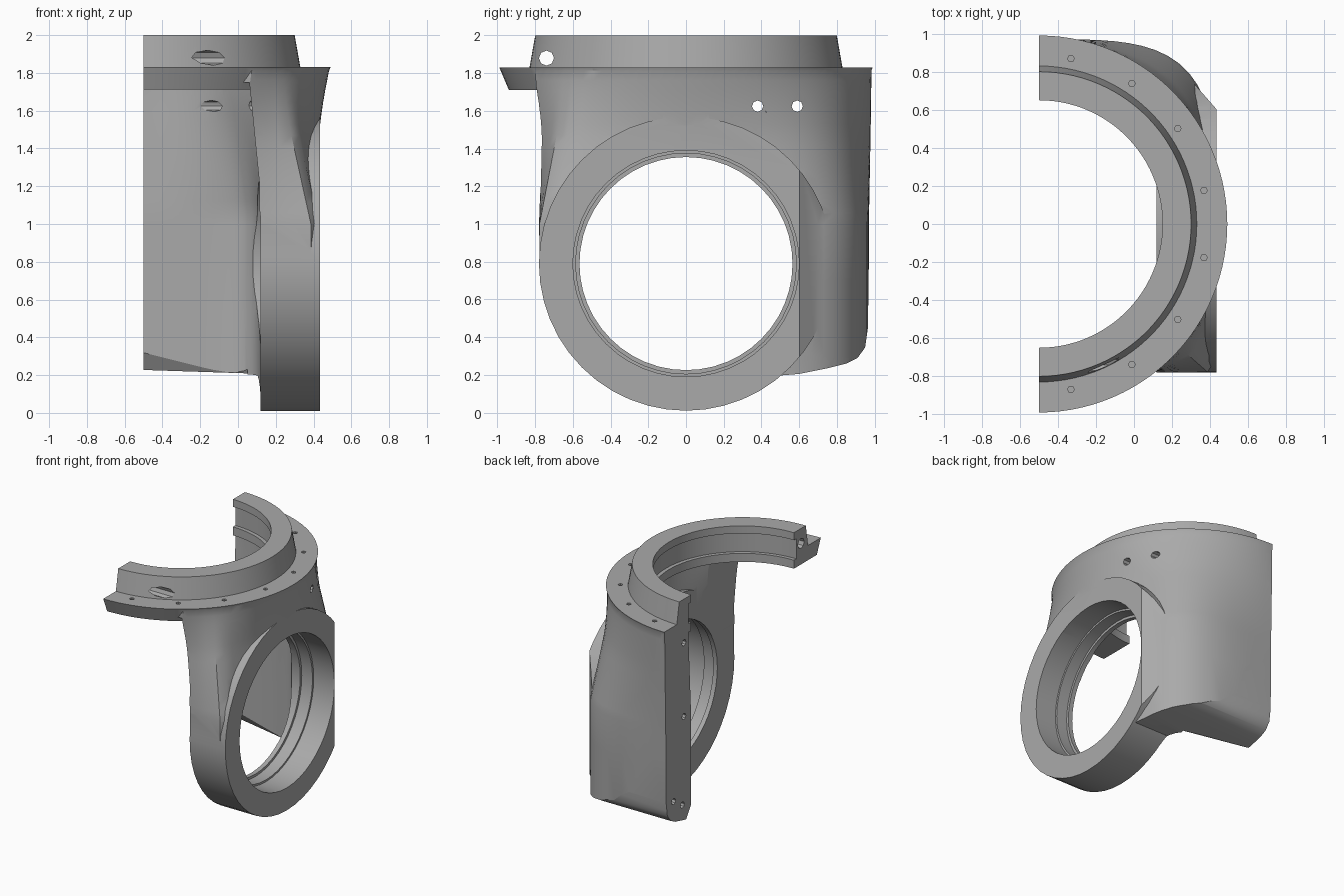
import bpy, bmesh
from math import sin, cos, radians, pi

cube = bpy.data.objects.get("Cube")
if cube:
    bpy.data.objects.remove(cube)

grey = bpy.data.materials.new("plain_grey")
grey.use_nodes = True
COLOUR = (0.4, 0.4, 0.4, 1)
grey.diffuse_color = COLOUR
grey.node_tree.nodes["Principled BSDF"].inputs["Base Color"].default_value = COLOUR

CUT_X = -0.5       # split plane, also the axis of the upper ring
RING_Z = 0.79      # axis height of the side ring


def loft(name, rings):
    """Closed solid through a list of equal-length point rings."""
    bm = bmesh.new()
    loops = [[bm.verts.new(p) for p in ring] for ring in rings]
    n = len(loops[0])
    for a, b in zip(loops, loops[1:]):
        for i in range(n):
            j = (i + 1) % n
            bm.faces.new((a[i], a[j], b[j], b[i]))
    bm.faces.new(loops[0])
    bm.faces.new(loops[-1])
    bmesh.ops.recalc_face_normals(bm, faces=bm.faces)
    mesh = bpy.data.meshes.new(name)
    bm.to_mesh(mesh)
    bm.free()
    mesh.materials.append(grey)
    ob = bpy.data.objects.new(name, mesh)
    bpy.context.collection.objects.link(ob)
    return ob


def prism(name, pts, axis, lo, hi):
    """Extrude a 2D outline along an axis."""
    place = {"x": lambda a, b, d: (d, a, b),
             "y": lambda a, b, d: (a, d, b),
             "z": lambda a, b, d: (a, b, d)}[axis]
    return loft(name, [[place(a, b, d) for a, b in pts] for d in (lo, hi)])


def rod(axis, a, b, r, lo, hi, sides=48):
    pts = [(a + r * cos(2 * pi * i / sides), b + r * sin(2 * pi * i / sides))
           for i in range(sides)]
    return prism("rod", pts, axis, lo, hi)


def combine(ob, other, operation):
    """Boolean that consumes the second object."""
    mod = ob.modifiers.new("combine", "BOOLEAN")
    mod.operation, mod.object, mod.solver = operation, other, "EXACT"
    graph = bpy.context.evaluated_depsgraph_get()
    mesh = bpy.data.meshes.new_from_object(ob.evaluated_get(graph))
    ob.modifiers.clear()
    ob.data = mesh
    bpy.data.objects.remove(other)


def cut(ob, other):
    combine(ob, other, "DIFFERENCE")


def oval(th, a, b, n):
    """Polar radius of a superellipse."""
    return ((abs(cos(th)) / a) ** n + (abs(sin(th)) / b) ** n) ** (-1 / n)


def sections(heights, radius):
    """Half-round sections about the upper axis, extended past the split."""
    rings = []
    for z in heights:
        ring = []
        for i in range(49):
            th = radians(-90 + 180 * i / 48)
            r = radius(th, z)
            ring.append((CUT_X + r * cos(th), r * sin(th), z))
        ring.append((CUT_X - 0.2, ring[-1][1], z))
        ring.append((CUT_X - 0.2, ring[0][1], z))
        rings.append(ring)
    return rings


def clamp(t):
    return max(0, min(1, t))


def outer_radius(th, z):
    top = 0.985 - 0.055 * cos(th) * clamp((1.83 - z) / 0.35)
    low = oval(th, 0.93, 0.97, 3.8) if th > 0 else oval(th, 0.93, 0.78, 40)
    t = clamp((1.8 - z) / 0.8)
    return top + (low - top) * t


def inner_radius(th, z):
    low = oval(th, 0.62, 0.65, 7) if th > 0 else oval(th, 0.62, 1.2, 40)
    t = clamp((1.7 - z) / 0.65)
    return 0.685 + (low - 0.685) * t


# Body: round neck blending down into a squarer housing
heights = [-0.1, 0.3, 0.7] + [1 + 0.82 * i / 14 for i in range(15)]
body = loft("bracket_body", sections(heights, outer_radius))

# Side outline of the body: ring bottom running into the back wall foot
arc = [radians(180 + 130 * i / 30) for i in range(31)]
outline = [(0.775 * cos(a), RING_Z + 0.775 * sin(a)) for a in arc]
outline += [(0.6, 0.205), (0.75, 0.235), (0.85, 0.26), (0.91, 0.29), (0.95, 0.345),
            (0.965, 0.45), (0.985, 1.9), (-0.8, 1.9)]
combine(body, prism("side_outline", outline, "x", -1, 1), "INTERSECT")

# Hollow interior and open front
heights = [-0.2, 0.5] + [1 + 0.72 * i / 12 for i in range(13)] + [1.9]
cut(body, loft("hollow", sections(heights, inner_radius)))
cut(body, prism("front_opening", [(-0.8, -0.2), (0.115, -0.2), (0.115, 1.2),
                                  (0.06, 1.75), (-0.8, 1.75)], "y", -1.2, 0))

# Rounded inner foot of the back wall, fading toward the ring
cut(body, loft("foot_round", [
    [(-0.7, 0.55, 0.43), (-0.7, 0.67, 0.35), (-0.7, 0.75, 0.22), (-0.7, 0.55, 0.1)],
    [(0.05, 0.5, 0.25), (0.05, 0.6, 0.23), (0.05, 0.64, 0.19), (0.05, 0.5, 0.1)]]))

# Side ring, trimmed to follow the back wall, then bored in steps
ring = rod("x", 0, RING_Z, 0.78, 0.118, 0.434)
cut(ring, prism("ring_trim", [(0.44, 0.595), (0.6, 0.595), (0.6, 0.95), (0.13, 0.95)],
                "z", -0.5, 2))
combine(body, ring, "UNION")
for r, start in ((0.565, -0.3), (0.585, 0.155), (0.6, 0.25)):
    cut(body, rod("x", 0, RING_Z, r, start, 0.6))

# Upper flange and collar, a revolved profile with an inner groove
profile = [(0.65, 2), (0.8, 2), (0.83, 1.83), (0.99, 1.83), (0.94, 1.712), (0.65, 1.712),
           (0.65, 1.78), (0.68, 1.78), (0.68, 1.94), (0.65, 1.94)]
turns = [radians(-100 + 200 * i / 60) for i in range(61)]
flange = loft("flange", [[(CUT_X + r * cos(a), r * sin(a), z) for r, z in profile]
                         for a in turns])
combine(body, flange, "UNION")

# Bolt holes in the flange
for deg in (11.5, 34.5, 56.5, 79):
    for side in (-1, 1):
        a = radians(deg * side)
        cut(body, rod("z", CUT_X + 0.885 * cos(a), 0.885 * sin(a), 0.018, 1.76, 1.9, 6))

# Neck holes, collar hole and blind holes in the split face
for y in (0.38, 0.59):
    cut(body, rod("x", y, 1.625, 0.03, -0.4, 0.7, 8))
cut(body, rod("x", -0.74, 1.88, 0.04, -0.9, 0.1, 8))
for y, z in ((0.74, 1.65), (0.74, 1.06), (0.87, 0.43), (0.76, 0.36)):
    cut(body, rod("x", y, z, 0.025, -0.9, -0.35, 8))

# Flat split face
cut(body, prism("split", [(-1.5, -0.5), (1.5, -0.5), (1.5, 2.5), (-1.5, 2.5)],
                "x", -1.5, CUT_X))

bpy.ops.object.select_all(action="DESELECT")
body.select_set(True)
bpy.context.view_layer.objects.active = body
bpy.ops.object.shade_smooth_by_angle(angle=radians(30))
